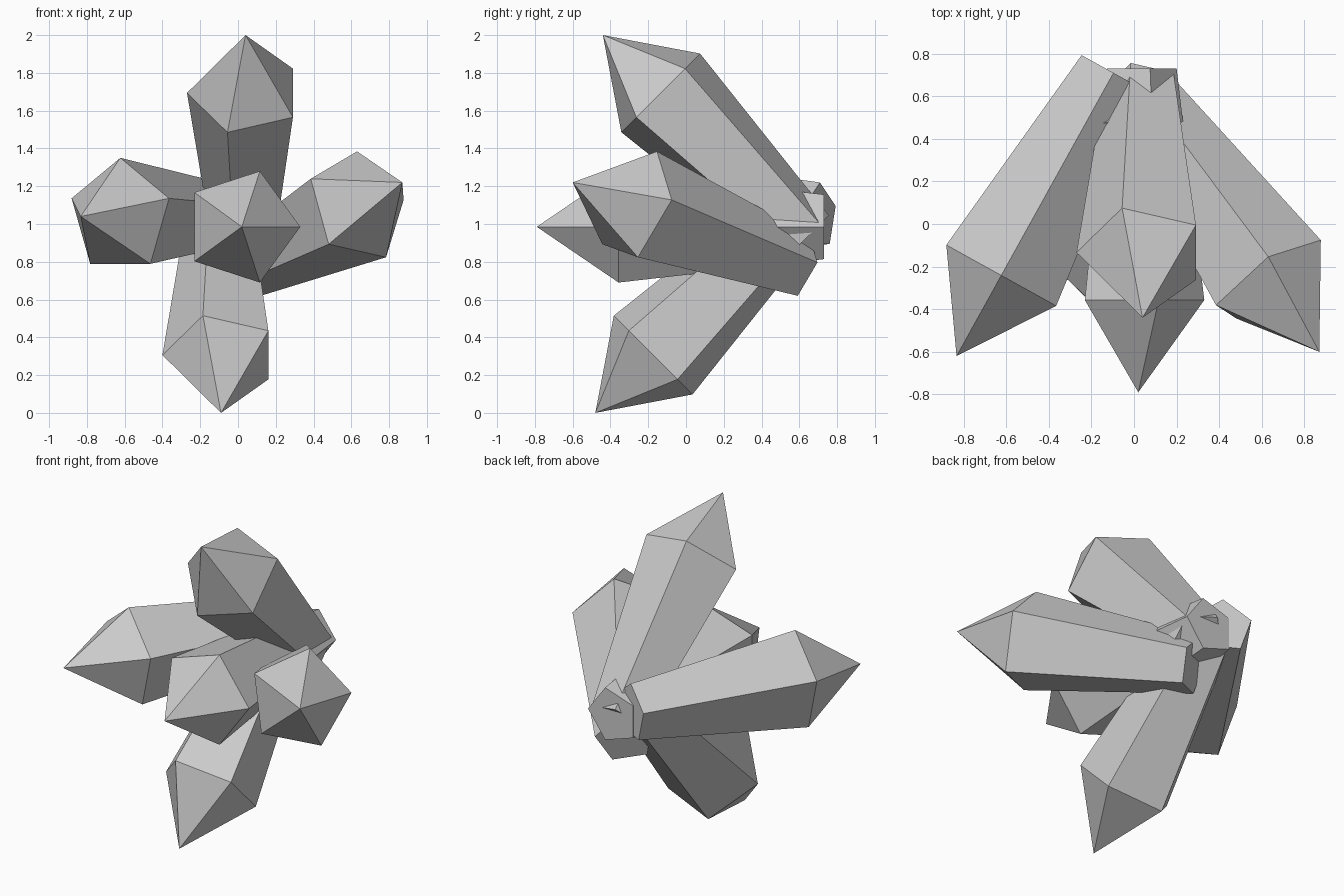
import bpy, bmesh, math
from mathutils import Vector

if "Cube" in bpy.data.objects:
    bpy.data.objects.remove(bpy.data.objects["Cube"], do_unlink=True)

# Single stone grey
grey = bpy.data.materials.new("crystal_grey")
grey.use_nodes = True
colour = (0.6, 0.6, 0.6, 1)
grey.diffuse_color = colour
grey.node_tree.nodes["Principled BSDF"].inputs["Base Color"].default_value = colour

SIDES = 5
LENGTH, CAP = 1.52, 0.433             # whole crystal, pointed end
BASE_RADIUS, SHOULDER_RADIUS = 0.18, 0.31


def crystal(name, tip, axis, corner):
    """Flared five-sided prism with a pointed end; corner aims one edge."""
    tip, axis = Vector(tip), Vector(axis).normalized()
    u = Vector(corner)
    u = (u - axis * u.dot(axis)).normalized()
    v = axis.cross(u)
    bm = bmesh.new()

    def ring(back, radius):
        centre = tip - axis * back
        turns = [math.tau * i / SIDES for i in range(SIDES)]
        return [bm.verts.new(centre + radius * (u * math.cos(a) + v * math.sin(a)))
                for a in turns]

    base, shoulder = ring(LENGTH, BASE_RADIUS), ring(CAP, SHOULDER_RADIUS)
    point = bm.verts.new(tip)
    bm.faces.new(base[::-1])
    for i in range(SIDES):
        j = (i + 1) % SIDES
        bm.faces.new((base[i], base[j], shoulder[j], shoulder[i]))
        bm.faces.new((shoulder[i], shoulder[j], point))
    bmesh.ops.recalc_face_normals(bm, faces=bm.faces)
    mesh = bpy.data.meshes.new(name)
    bm.to_mesh(mesh)
    bm.free()
    mesh.materials.append(grey)
    obj = bpy.data.objects.new(name, mesh)
    bpy.context.collection.objects.link(obj)


# Five crystals fanning out from a common root at the back
crystal("centre_crystal", (0.02, -0.79, 0.985), (0, -1, 0), (1, 0, 0))
crystal("upper_crystal", (0.04, -0.44, 2.0), (0, -1, 1), (-1, 0, 0))
crystal("lower_crystal", (-0.09, -0.48, 0.0), (0, -1, -1), (-1, 0, 0))
crystal("right_crystal", (-0.833, -0.62, 1.04), (-0.485, -0.875, 0), (0, 0, 1))
crystal("left_crystal", (0.87, -0.6, 1.22), (0.552, -0.782, 0.292), (0, 0.344, 0.939))
